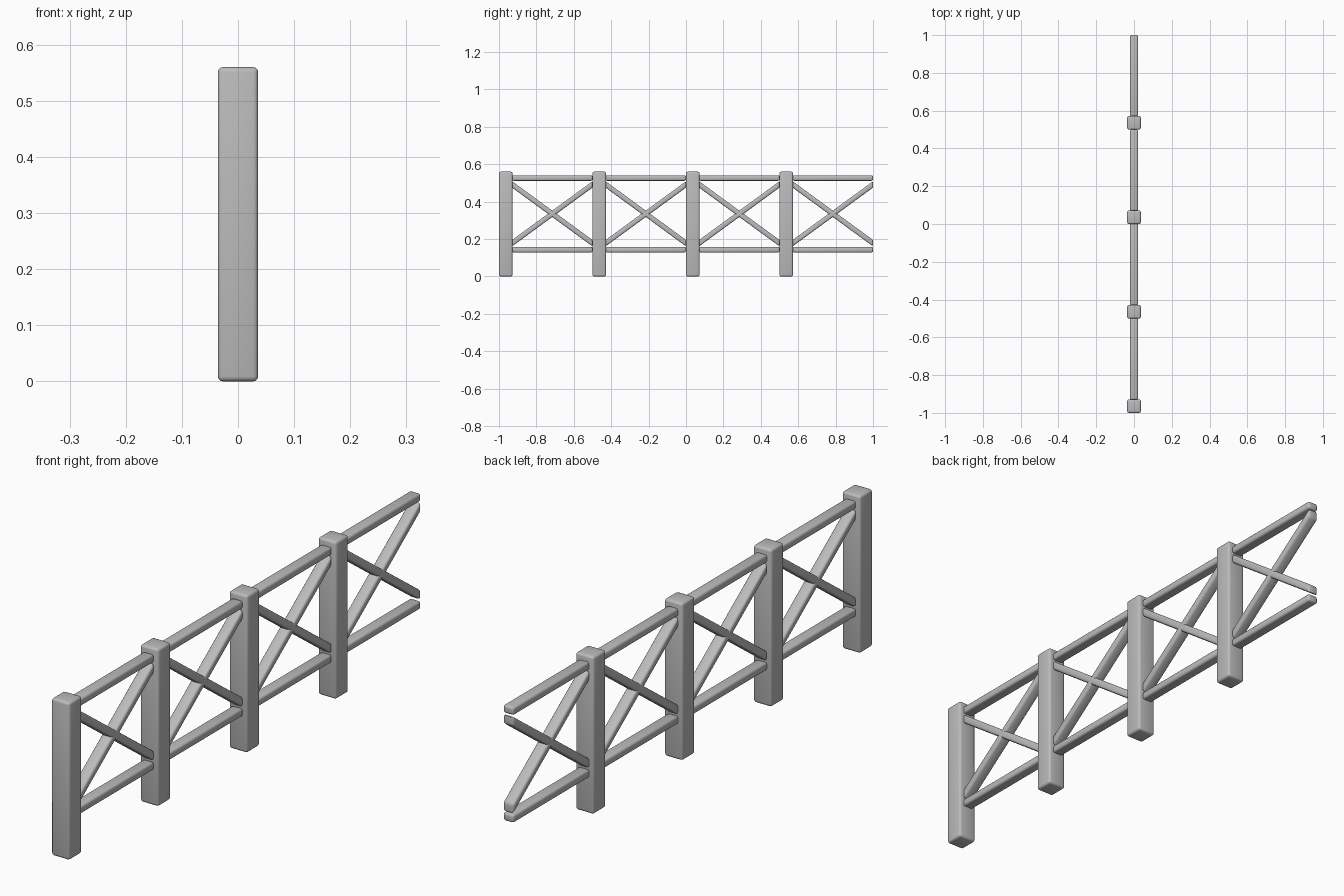
import bpy
import bmesh
from math import radians

if "Cube" in bpy.data.objects:
    bpy.data.objects.remove(bpy.data.objects["Cube"])

GREY = (0.5, 0.5, 0.5, 1)
mat = bpy.data.materials.new("plain grey")
mat.use_nodes = True
mat.diffuse_color = GREY
mat.node_tree.nodes["Principled BSDF"].inputs["Base Color"].default_value = GREY


def beam(name, width, y0, y1, z0, z1, height, bevel):
    """Bar along y with upright ends, its centre line going from z0 to z1."""
    bm = bmesh.new()
    bmesh.ops.create_cube(bm, size=1)
    for v in bm.verts:
        at_end = v.co.y > 0
        v.co.x *= width
        v.co.y = y1 if at_end else y0
        v.co.z = v.co.z * height + (z1 if at_end else z0)
    bmesh.ops.bevel(bm, geom=bm.edges[:], offset=bevel, segments=3,
                    profile=0.5, affect='EDGES', clamp_overlap=True)
    mesh = bpy.data.meshes.new(name)
    bm.to_mesh(mesh)
    bm.free()
    mesh.materials.append(mat)
    obj = bpy.data.objects.new(name, mesh)
    bpy.context.collection.objects.link(obj)
    bpy.ops.object.select_all(action='DESELECT')
    obj.select_set(True)
    bpy.context.view_layer.objects.active = obj
    bpy.ops.object.shade_smooth_by_angle(angle=radians(40))


POST, PITCH, HEIGHT = 0.072, 0.5, 0.56

for i in range(4):
    start = -1 + i * PITCH
    inner, end = start + POST - 0.002, start + PITCH
    # Upright post
    beam(f"post_{i + 1}", POST, start, start + POST, HEIGHT / 2, HEIGHT / 2, HEIGHT, 0.009)
    # Horizontal rails
    for label, z in (("lower", 0.143), ("upper", 0.526)):
        beam(f"{label}_rail_{i + 1}", 0.042, inner, end, z, z, 0.029, 0.008)
    # Crossed braces
    for label, z0, z1 in (("rising", 0.178, 0.492), ("falling", 0.492, 0.178)):
        beam(f"{label}_brace_{i + 1}", 0.042, inner, end, z0, z1, 0.034, 0.008)
